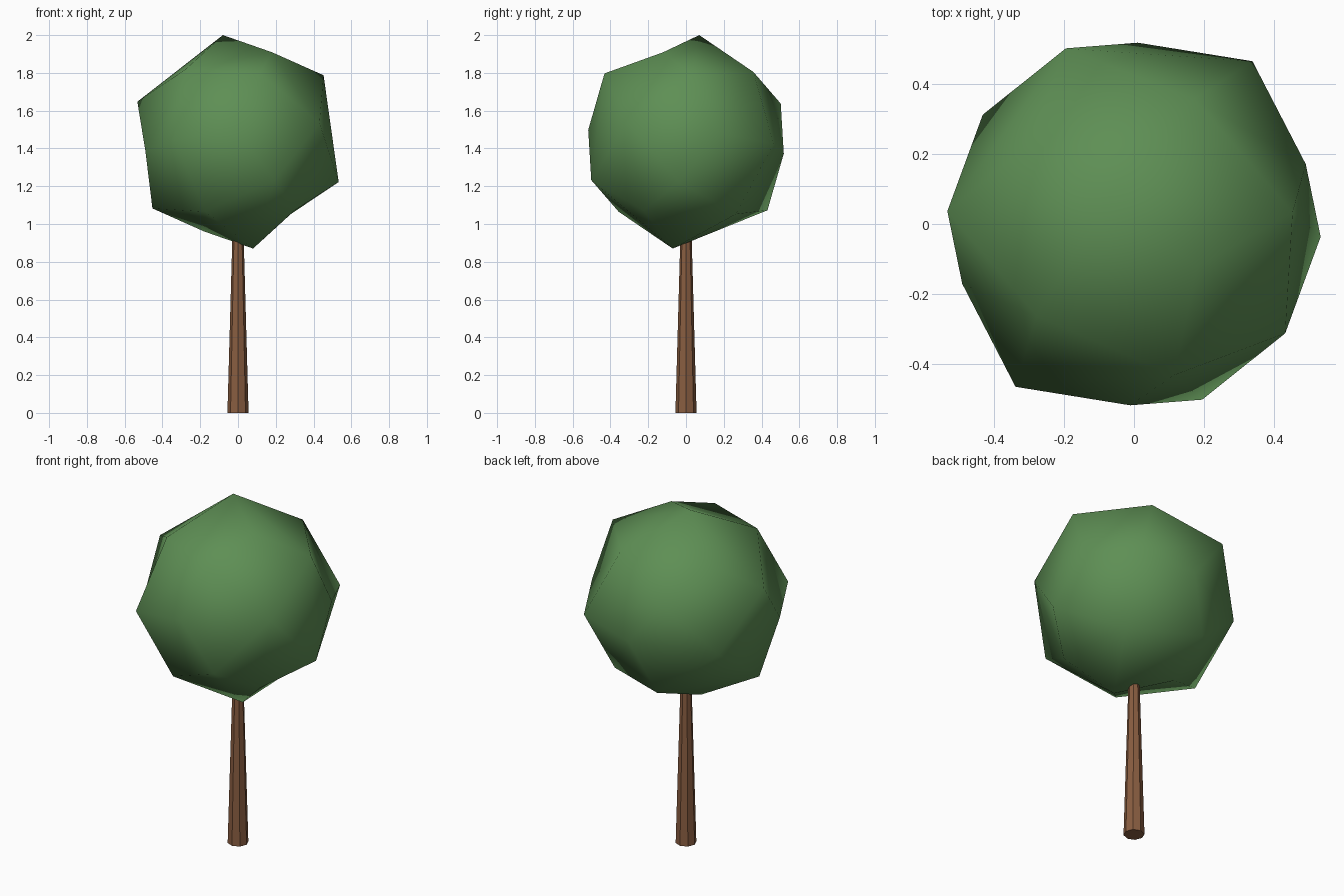
import bpy, bmesh
from mathutils import Matrix, Vector

if "Cube" in bpy.data.objects:
    bpy.data.objects.remove(bpy.data.objects["Cube"])


def material(name, rgb):
    m = bpy.data.materials.new(name)
    m.diffuse_color = (*rgb, 1.0)
    m.use_nodes = True
    m.node_tree.nodes["Principled BSDF"].inputs["Base Color"].default_value = m.diffuse_color
    return m


def add_object(name, bm, mat, smooth):
    bmesh.ops.recalc_face_normals(bm, faces=bm.faces[:])
    for f in bm.faces:
        f.smooth = smooth
    me = bpy.data.meshes.new(name)
    bm.to_mesh(me)
    bm.free()
    me.materials.append(mat)
    ob = bpy.data.objects.new(name, me)
    bpy.context.collection.objects.link(ob)
    return ob


bark = material("bark brown", (0.25, 0.11, 0.052))
leaf = material("leaf green", (0.112, 0.275, 0.09))

# Trunk: tapered eight-sided column, its top hidden in the crown
bm = bmesh.new()
bmesh.ops.create_cone(bm, cap_ends=True, segments=8, radius1=0.056, radius2=0.028,
                      depth=1.0, matrix=Matrix.Translation((0, 0, 0.5)))
add_object("trunk", bm, bark, False)

# Crown: tilted cube rounded by one subdivision step
up_back = Vector((-0.139, 0.122, 0.983)).normalized()
side = Vector((0.587, 0.812, 0.0))
side = (side - up_back * side.dot(up_back)).normalized()
a = (up_back + side).normalized()
b = (up_back - side).normalized()
tilt = Matrix((a, b, a.cross(b))).transposed().to_4x4()

bm = bmesh.new()
bmesh.ops.create_cube(bm, size=2.0, matrix=Matrix.Translation((0, 0, 1.435)) @ tilt @ Matrix.Scale(0.542, 4))
crown = add_object("crown", bm, leaf, True)
sub = crown.modifiers.new("round", 'SUBSURF')
sub.levels = sub.render_levels = 1
sub.use_limit_surface = False
